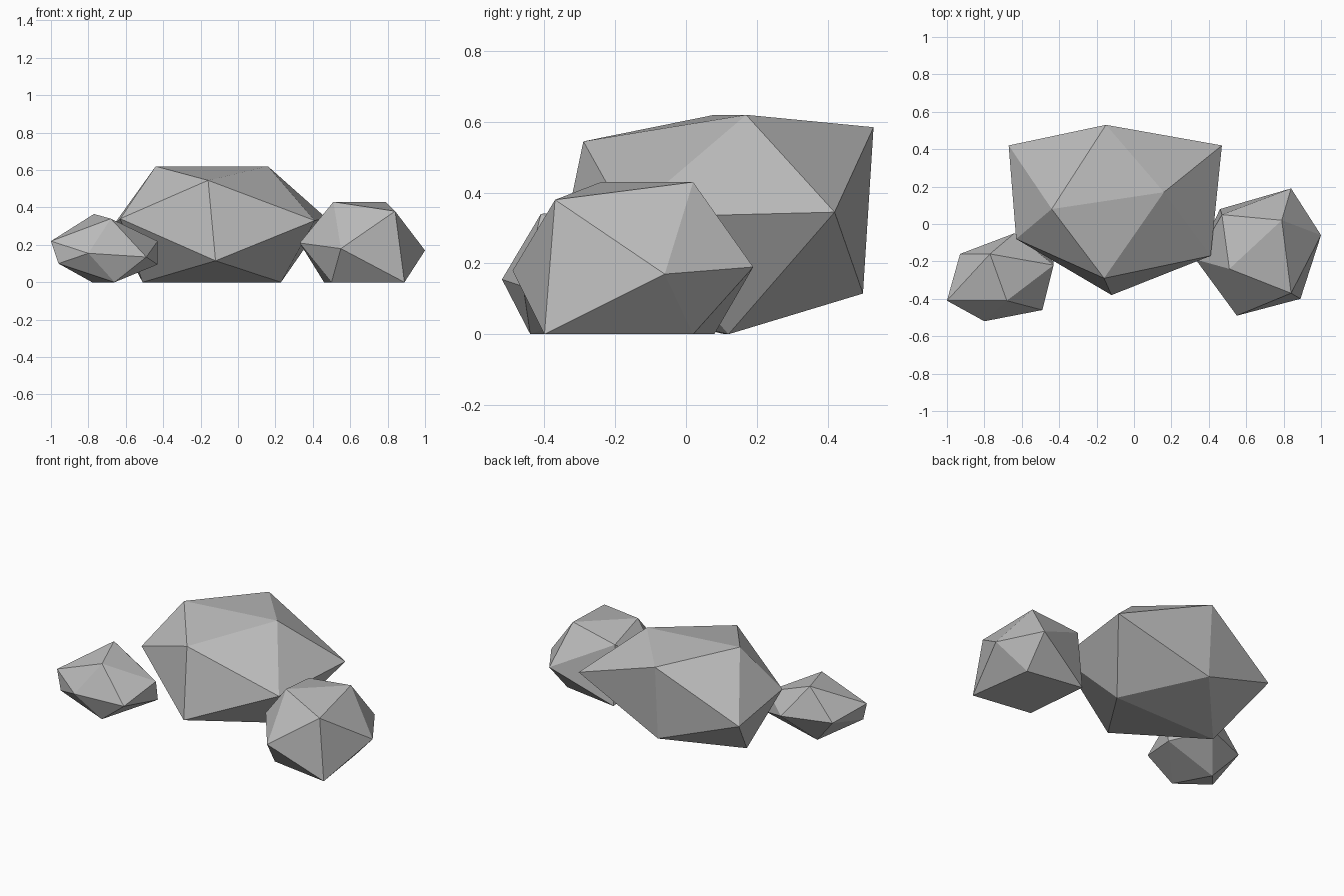
import bpy
import bmesh
from mathutils import Vector

default_cube = bpy.data.objects.get("Cube")
if default_cube:
    bpy.data.objects.remove(default_cube, do_unlink=True)

# One plain stone colour shared by all the rocks
stone_grey = bpy.data.materials.new("stone_grey")
stone_colour = (0.5, 0.5, 0.5, 1)
stone_grey.use_nodes = True
stone_grey.diffuse_color = stone_colour
shader = stone_grey.node_tree.nodes["Principled BSDF"]
shader.inputs["Base Color"].default_value = stone_colour
shader.inputs["Roughness"].default_value = 0.9


def make_rock(name, crown, shoulder, belly, foot):
    """Wrap a faceted twelve-cornered rock around four rings of corners."""
    mesh = bpy.data.meshes.new(name)
    bm = bmesh.new()
    for ring in (crown, shoulder, belly, foot):
        for corner in ring:
            bm.verts.new(Vector(corner) / 100)   # corners are in hundredths
    hull = bmesh.ops.convex_hull(bm, input=bm.verts[:])
    unused = {item for key in ("geom_interior", "geom_unused")
              for item in hull[key] if isinstance(item, bmesh.types.BMVert)}
    bmesh.ops.delete(bm, geom=list(unused), context="VERTS")
    bmesh.ops.recalc_face_normals(bm, faces=bm.faces[:])
    for face in bm.faces:
        face.smooth = False
    bm.to_mesh(mesh)
    bm.free()
    mesh.materials.append(stone_grey)
    rock = bpy.data.objects.new(name, mesh)
    bpy.context.scene.collection.objects.link(rock)
    return rock


# Large boulder in the middle
make_rock(
    "large_rock",
    crown=[(-44, 8, 62), (16, 17, 62), (-16, -29, 54.5)],
    shoulder=[(-63, -8, 34), (41, -17, 33), (-15, 53, 58.5)],
    belly=[(47, 42, 34.5), (-67, 42, 30), (-12, -38, 11.5)],
    foot=[(23, 12, 0), (-51, 11, 0), (-15, 50, 11.5)],
)

# Medium rock on the +x side
make_rock(
    "medium_rock",
    crown=[(51, -24, 43), (79, 2, 43), (84, -37, 38)],
    shoulder=[(47, 5, 38), (55, -49, 18), (100, -6, 17)],
    belly=[(84, 19, 19), (33, -19, 21), (89, -40, 0)],
    foot=[(46, 8, 0), (50, -34, 0), (83, 2, 0)],
)

# Small rock on the -x side
make_rock(
    "small_rock",
    crown=[(-77, -16, 36.5), (-68, -41, 34), (-100, -41, 22)],
    shoulder=[(-43, -22, 22), (-93, -16, 17), (-64, -5, 18)],
    belly=[(-80, -52, 15.5), (-49, -46, 13.5), (-96, -43, 10)],
    foot=[(-43, -20, 9.5), (-78, -22, 0), (-66, -44, 0)],
)
